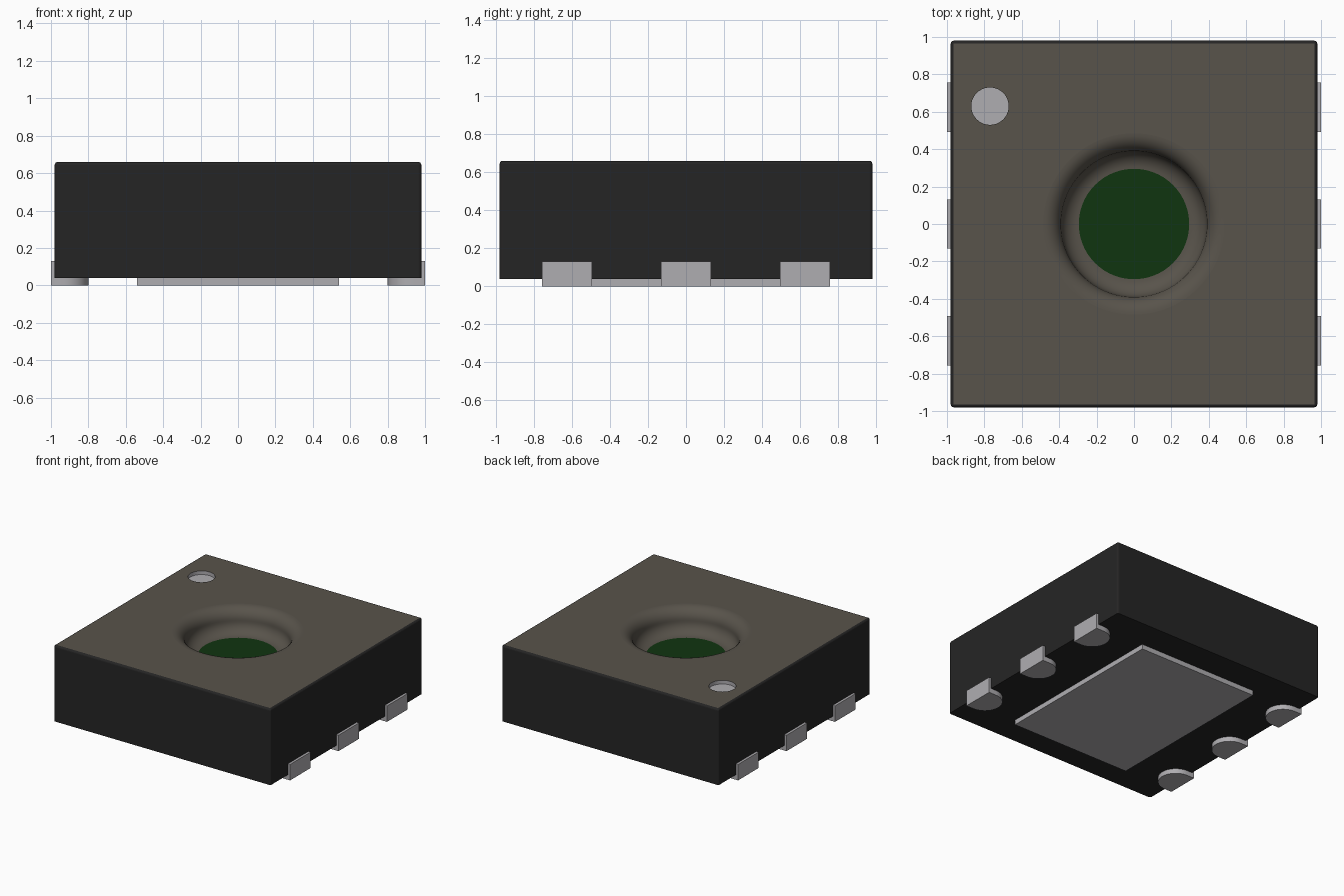
import bpy, bmesh, math

if "Cube" in bpy.data.objects:
    bpy.data.objects.remove(bpy.data.objects["Cube"])

def material(name, rgb):
    m = bpy.data.materials.new(name)
    m.diffuse_color = (*rgb, 1)
    m.use_nodes = True
    m.node_tree.nodes["Principled BSDF"].inputs["Base Color"].default_value = m.diffuse_color
    return m

BLACK = material("black_body", (0.0185, 0.0183, 0.0183))
BROWN = material("grey_brown_top", (0.098, 0.087, 0.070))
SILVER = material("silver_metal", (0.43, 0.42, 0.44))
GREEN = material("dark_green_sensor", (0.0050, 0.035, 0.0050))

def finish(bm, name, mats):
    bmesh.ops.recalc_face_normals(bm, faces=bm.faces[:])
    me = bpy.data.meshes.new(name)
    bm.to_mesh(me)
    bm.free()
    for m in mats:
        me.materials.append(m)
    ob = bpy.data.objects.new(name, me)
    bpy.context.collection.objects.link(ob)
    return ob

def ring(bm, pts, z):
    return [bm.verts.new((x, y, z)) for x, y in pts]

def skin(bm, a, b, mat=0, smooth=False):
    n = len(a)
    for i in range(n):
        f = bm.faces.new((a[i], a[(i + 1) % n], b[(i + 1) % n], b[i]))
        f.material_index, f.smooth = mat, smooth

def cap(bm, loop, mat=0):
    bm.faces.new(loop).material_index = mat

def circle(r, n, cx=0, cy=0):
    return [(cx + r * math.cos(2 * math.pi * i / n),
             cy + r * math.sin(2 * math.pi * i / n)) for i in range(n)]

def rounded_square(half, r, n=4):
    pts = []
    for k, (sx, sy) in enumerate(((1, 1), (-1, 1), (-1, -1), (1, -1))):
        for i in range(n + 1):
            a = math.pi / 2 * (k + i / n)
            pts.append((sx * (half - r) + r * math.cos(a),
                        sy * (half - r) + r * math.sin(a)))
    return pts

def loop_edges(bm, loop):
    return [bm.edges.get((loop[i - 1], loop[i])) for i in range(len(loop))]

# Body: rounded block, smooth funnel down to the sensor, shallow pin-one dimple
BOTTOM, TOP, HALF, EDGE = 0.04, 0.66, 0.98, 0.016
bm = bmesh.new()
low = ring(bm, rounded_square(HALF, EDGE), BOTTOM)
cap(bm, low)
prev = low
for i in range(5):
    a = math.pi / 2 * i / 4
    inset = EDGE * (1 - math.cos(a)) * 0.98
    cur = ring(bm, rounded_square(HALF - inset, EDGE - inset),
               TOP - EDGE + EDGE * math.sin(a))
    skin(bm, prev, cur)
    prev = cur
outer = prev

# Funnel profile: convex quarter arc, then concave quarter arc
R, N, STEPS = 0.095, 96, 10
profile = []
for i in range(STEPS + 1):
    a = math.pi / 2 * i / STEPS
    profile.append((0.485 - R * math.sin(a), TOP - R * (1 - math.cos(a))))
for i in range(1, STEPS + 1):
    a = math.pi / 2 * i / STEPS
    profile.append((0.295 + R * math.cos(a), TOP - R - R * math.sin(a)))
rim = prev = ring(bm, circle(profile[0][0], N), profile[0][1])
for r, z in profile[1:]:
    cur = ring(bm, circle(r, N), z)
    skin(bm, prev, cur, 1, True)
    prev = cur
cap(bm, prev, 3)

# Pin-one dimple
mark_pts = circle(0.1, 40, -0.77, 0.63)
mark_top = ring(bm, mark_pts, TOP)
mark_low = ring(bm, mark_pts, TOP - 0.03)
skin(bm, mark_top, mark_low, 2, True)
cap(bm, mark_low, 2)

# Top face with the two openings
edges = loop_edges(bm, outer) + loop_edges(bm, rim) + loop_edges(bm, mark_top)
filled = bmesh.ops.triangle_fill(bm, use_beauty=True, use_dissolve=False,
                                 edges=edges, normal=(0, 0, 1))
for f in filled["geom"]:
    if isinstance(f, bmesh.types.BMFace):
        f.material_index = 1
finish(bm, "body", [BLACK, BROWN, SILVER, GREEN])

def prism(bm, pts, z0, z1, smooth_from=None):
    a, b = ring(bm, pts, z0), ring(bm, pts, z1)
    skin(bm, a, b)
    cap(bm, a)
    cap(bm, b)

def rect(x0, x1, y0, y1):
    return [(x0, y0), (x1, y0), (x1, y1), (x0, y1)]

# Central pad underneath
bm = bmesh.new()
prism(bm, rect(-0.54, 0.54, -0.74, 0.74), 0, BOTTOM)
finish(bm, "thermal_pad", [SILVER])

# Six leads: round-ended foot below, upright plate on the side wall
W = 0.132
for side, label in ((1, "right"), (-1, "left")):
    for k in (-1, 0, 1):
        y = 0.625 * k
        bm = bmesh.new()
        foot = [(side * 0.98, y - W)]
        for i in range(25):
            a = -math.pi / 2 + math.pi * i / 24
            foot.append((side * (0.932 - W * math.cos(a)), y + W * math.sin(a)))
        foot.append((side * 0.98, y + W))
        prism(bm, foot, 0, BOTTOM)
        prism(bm, rect(side * 0.98, side, y - W, y + W), 0, 0.13)
        ob = finish(bm, f"lead_{label}_{k + 2}", [SILVER])
        bpy.context.view_layer.objects.active = ob
        bpy.ops.object.select_all(action='DESELECT')
        ob.select_set(True)
        bpy.ops.object.shade_smooth_by_angle(angle=math.radians(30))
